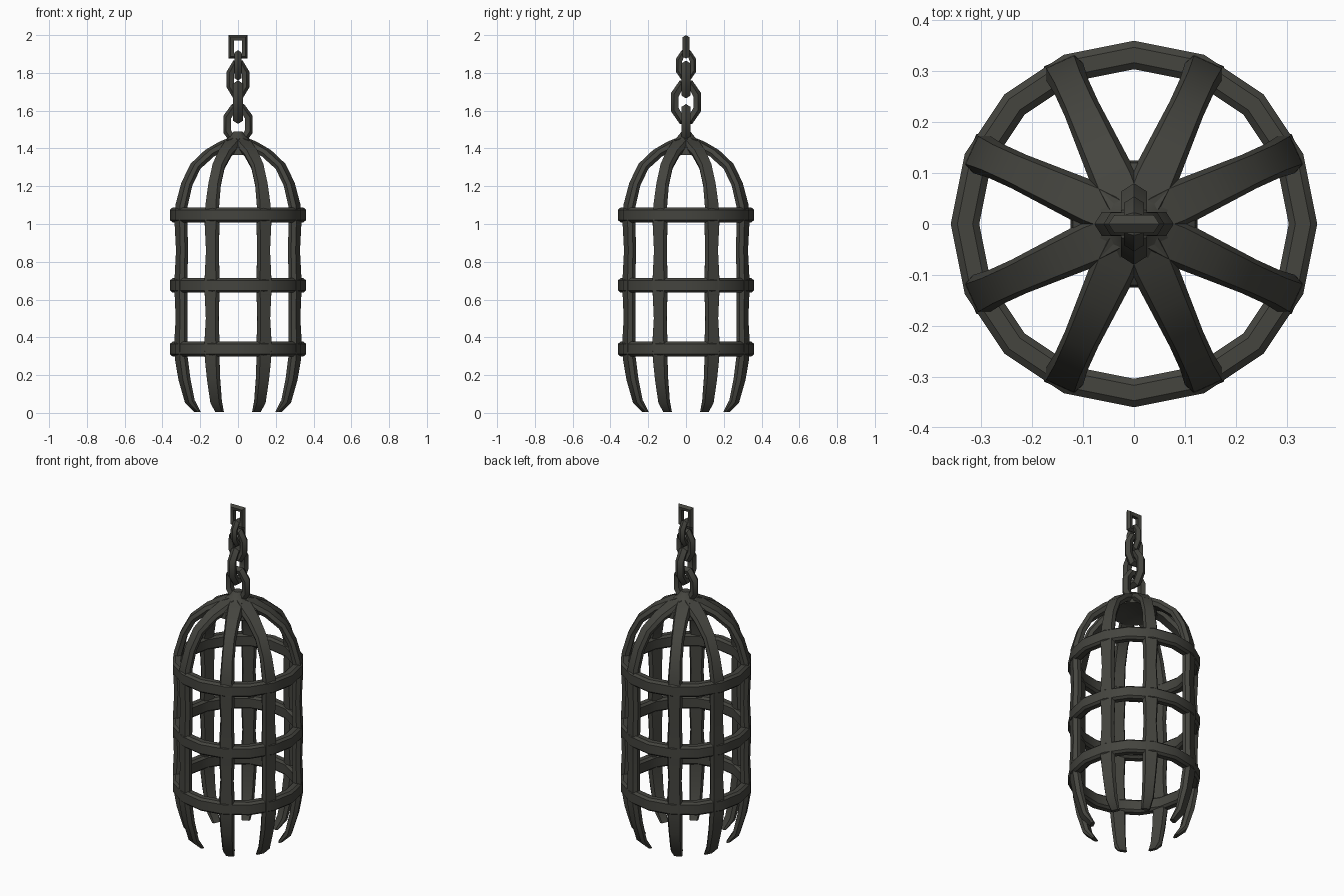
import bpy, bmesh, math
from mathutils import Vector

if "Cube" in bpy.data.objects:
    bpy.data.objects.remove(bpy.data.objects["Cube"])

iron = bpy.data.materials.new("dark iron")
iron.diffuse_color = (0.058, 0.058, 0.049, 1)
iron.use_nodes = True
iron.node_tree.nodes["Principled BSDF"].inputs["Base Color"].default_value = iron.diffuse_color


def finish(bm, name, angle=40):
    bmesh.ops.recalc_face_normals(bm, faces=bm.faces)
    me = bpy.data.meshes.new(name)
    bm.to_mesh(me)
    bm.free()
    me.materials.append(iron)
    ob = bpy.data.objects.new(name, me)
    bpy.context.collection.objects.link(ob)
    bpy.context.view_layer.objects.active = ob
    for o in bpy.context.selected_objects:
        o.select_set(False)
    ob.select_set(True)
    bpy.ops.object.shade_smooth_by_angle(angle=math.radians(angle))
    return ob


def skin(bm, sections, closed):
    """Join a list of cross-section loops into a tube."""
    rows = [[bm.verts.new(p) for p in s] for s in sections]
    n, m = len(rows), len(rows[0])
    for i in range(n if closed else n - 1):
        a, b = rows[i], rows[(i + 1) % n]
        for j in range(m):
            k = (j + 1) % m
            bm.faces.new((a[j], a[k], b[k], b[j]))
    if not closed:
        bm.faces.new(rows[0])
        bm.faces.new(rows[-1])


# Vertical bars: (radius, height, half width, half thickness) from foot to crown
BAR = [(0.235, 0.005, 0.025, 0.010), (0.280, 0.06, 0.034, 0.018),
       (0.312, 0.18, 0.038, 0.022), (0.330, 0.29, 0.043, 0.023),
       (0.332, 0.39, 0.043, 0.023), (0.328, 0.50, 0.037, 0.022),
       (0.331, 0.63, 0.043, 0.023), (0.331, 0.72, 0.043, 0.023),
       (0.326, 0.86, 0.037, 0.022), (0.331, 1.00, 0.043, 0.023),
       (0.328, 1.10, 0.040, 0.022), (0.298, 1.21, 0.036, 0.021),
       (0.248, 1.305, 0.036, 0.021), (0.165, 1.375, 0.041, 0.021),
       (0.085, 1.415, 0.046, 0.022), (0.02, 1.44, 0.040, 0.022)]


def bar(name, ang):
    out = Vector((math.cos(ang), math.sin(ang), 0))
    side = Vector((-math.sin(ang), math.cos(ang), 0))
    up = Vector((0, 0, 1))
    secs = []
    for i, (r, z, w, t) in enumerate(BAR):
        a, b = BAR[max(i - 1, 0)], BAR[min(i + 1, len(BAR) - 1)]
        tan = (out * (b[0] - a[0]) + up * (b[1] - a[1])).normalized()
        nrm = side.cross(tan)
        if i == 0:
            nrm = out
        c = out * r + up * z
        # flattened hexagonal section
        secs.append([c + side * (w * u) + nrm * (t * v) for u, v in
                     ((-1, 0), (-.75, 1), (.75, 1), (1, 0), (.75, -1), (-.75, -1))])
    bm = bmesh.new()
    skin(bm, secs, False)
    finish(bm, name)


# Bars stand in pairs either side of each diagonal
for k in range(4):
    for s in (-1, 1):
        bar("cage_bar_%d" % (2 * k + (s + 3) // 2), math.radians(45 + 90 * k + s * 20.5))


# Horizontal hoops with a chamfered section
def hoop(name, z, h):
    sec = ((0.304, -h * .7), (0.317, -h), (0.347, -h), (0.360, -h * .7),
           (0.360, h * .7), (0.347, h), (0.317, h), (0.304, h * .7))
    bm = bmesh.new()
    skin(bm, [[(r * math.cos(a), r * math.sin(a), z + d) for r, d in sec]
              for a in (math.radians(22.5 * i) for i in range(16))], True)
    finish(bm, name)


hoop("lower_hoop", 0.338, 0.039)
hoop("middle_hoop", 0.675, 0.038)
hoop("upper_hoop", 1.048, 0.039)

# Crown where the bars meet
bm = bmesh.new()
skin(bm, [[(r * math.cos(a), r * math.sin(a), z) for a in
           (math.radians(22.5 + 45 * j) for j in range(8))]
          for r, z in ((0.06, 1.385), (0.135, 1.365), (0.13, 1.405), (0.055, 1.455), (0.025, 1.49))], False)
finish(bm, "crown_hub")


# Chain links alternating between the two vertical planes
def link(name, z0, z1, half, t, turned, sides=8):
    zc, hz, hx = (z0 + z1) / 2, (z1 - z0) / 2 - t, half - t
    secs = []
    for i in range(sides):
        a = 2 * math.pi * (i + 0.5) / sides
        s = 1 / math.cos(math.pi / sides)
        d = Vector((math.cos(a), 0, math.sin(a)))
        c = Vector((d.x * hx * s, 0, zc + d.z * hz * s))
        sec = []
        for j in range(5):
            b = 2 * math.pi * j / 5
            p = c + d * (t * s * math.cos(b)) + Vector((0, t * 1.15 * math.sin(b), 0))
            sec.append((p.y, p.x, p.z) if turned else p)
        secs.append(sec)
    bm = bmesh.new()
    skin(bm, secs, True)
    finish(bm, name)


link("chain_link_1", 1.42, 1.635, 0.078, 0.022, False)
link("chain_link_2", 1.53, 1.76, 0.080, 0.023, True)
link("chain_link_3", 1.665, 1.865, 0.060, 0.021, False)
link("chain_link_4", 1.76, 1.92, 0.054, 0.018, True)
link("chain_link_5", 1.875, 2.0, 0.050, 0.016, False, 4)
